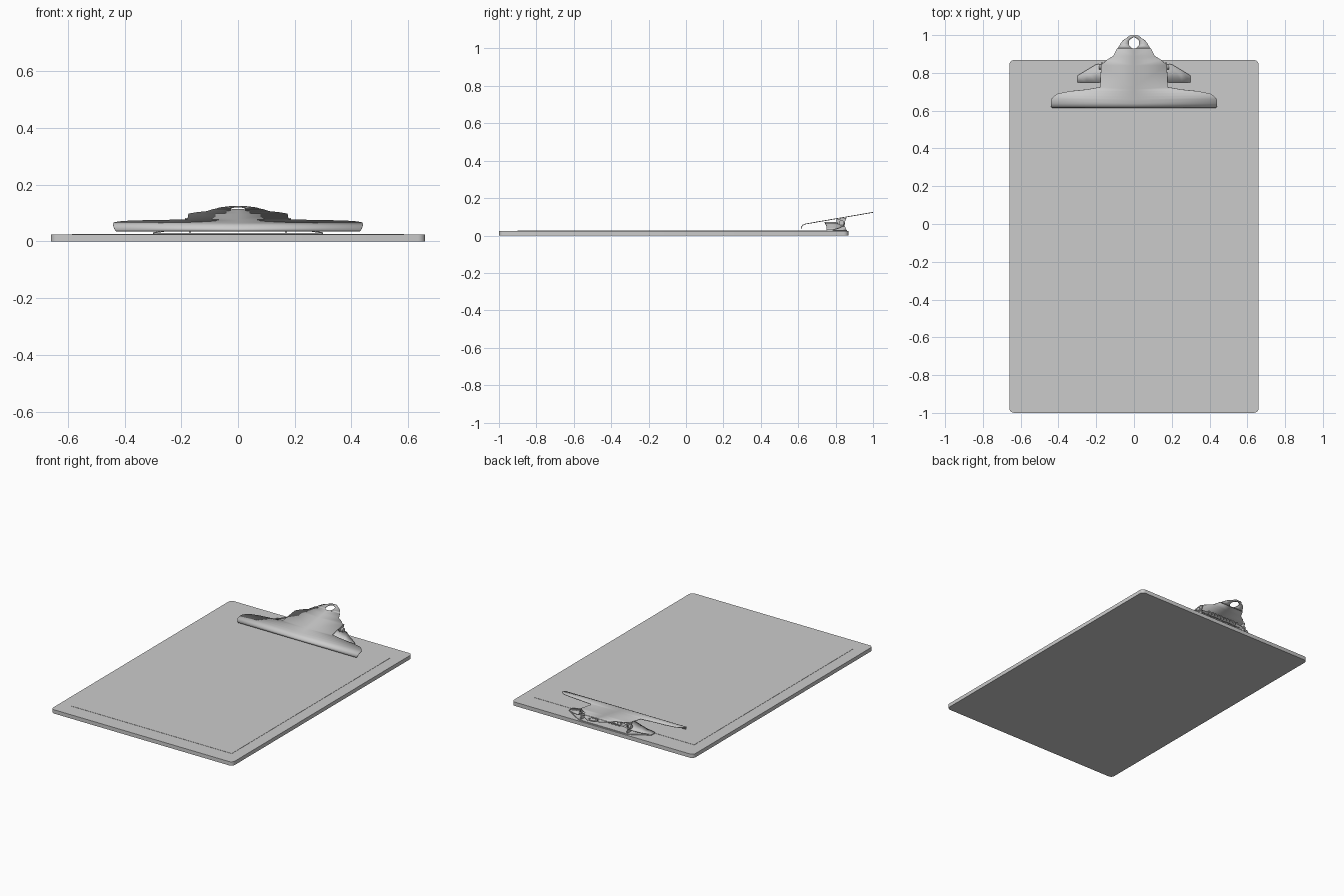
import bpy, bmesh, math

if "Cube" in bpy.data.objects:
    bpy.data.objects.remove(bpy.data.objects["Cube"])


def finish(name, bm, thickness=0, bevel=0):
    bmesh.ops.recalc_face_normals(bm, faces=bm.faces)
    me = bpy.data.meshes.new(name)
    bm.to_mesh(me)
    bm.free()
    ob = bpy.data.objects.new(name, me)
    bpy.context.collection.objects.link(ob)
    if thickness:
        m = ob.modifiers.new("thickness", "SOLIDIFY")
        m.thickness = thickness
        m.offset = 0
    if bevel:
        m = ob.modifiers.new("bevel", "BEVEL")
        m.width = bevel
        m.segments = 2
    bpy.ops.object.select_all(action="DESELECT")
    ob.select_set(True)
    bpy.context.view_layer.objects.active = ob
    bpy.ops.object.shade_smooth_by_angle(angle=math.radians(35))
    return ob


def prism(name, pts, vec):
    bm = bmesh.new()
    f = bm.faces.new([bm.verts.new(p) for p in pts])
    r = bmesh.ops.extrude_face_region(bm, geom=[f])
    bmesh.ops.translate(bm, vec=vec, verts=[v for v in r["geom"] if isinstance(v, bmesh.types.BMVert)])
    return finish(name, bm)


def rounded_rect(x, y0, y1, z, r, n=5):
    pts = []
    for i, (cx, cy) in enumerate([(x - r, y1 - r), (r - x, y1 - r), (r - x, y0 + r), (x - r, y0 + r)]):
        for k in range(n):
            a = math.pi / 2 * (i + k / (n - 1))
            pts.append((cx + r * math.cos(a), cy + r * math.sin(a), z))
    return pts


# Board and the sheet of paper on it
prism("board", rounded_rect(0.66, -1, 0.868, 0, 0.025), (0, 0, 0.025))
prism("paper", [(-0.585, -0.9, 0.0245), (0.585, -0.9, 0.0245),
                (0.585, 0.75, 0.0245), (-0.585, 0.75, 0.0245)], (0, 0, 0.002))


# Clip lever: mirrored rows of (y, inner half width, outer half width)
def lever_z(y):
    return 0.061 + (y - 0.635) * 0.172


rows = [(0.615, 0, 0.43, 0.036), (0.618, 0, 0.437, 0.046), (0.625, 0, 0.44, 0.056)]
body = [(0.638, 0.44), (0.66, 0.438), (0.675, 0.425), (0.69, 0.405), (0.703, 0.34),
        (0.712, 0.25), (0.725, 0.178), (0.84, 0.175), (0.868, 0.145), (0.89, 0.11), (0.93, 0.09)]
rows += [(y, 0, x, lever_z(y)) for y, x in body]
hole_outer = [0.088, 0.083, 0.076, 0.07, 0.06, 0.045, 0.035]
for k, xo in enumerate(hole_outer):
    a = math.pi * (k + 0.5) / len(hole_outer)
    y = 0.958 - 0.029 * math.cos(a)
    rows.append((y, 0.028 * math.sin(a), xo, lever_z(y)))
rows += [(0.99, 0, 0.032, lever_z(0.99)), (1.0, 0, 0.018, lever_z(1.0))]
bm = bmesh.new()
for s in (-1, 1):
    prev = None
    for y, xi, xo, z in rows:
        cur = [bm.verts.new((s * xi, y, z)), bm.verts.new((s * xo, y, z))]
        if prev:
            bm.faces.new([prev[0], prev[1], cur[1], cur[0]])
        prev = cur
bmesh.ops.remove_doubles(bm, verts=bm.verts, dist=0.0001)
finish("clip_lever", bm, thickness=0.004)

# Base bracket: arched plate with wings resting on the board
sections = [(0.30, 0.75, 0.785, 0.03), (0.25, 0.75, 0.815, 0.038), (0.20, 0.75, 0.845, 0.052),
            (0.15, 0.745, 0.85, 0.064), (0.08, 0.74, 0.85, 0.07)]
sections += [(-x, a, b, z) for x, a, b, z in reversed(sections)]
bm = bmesh.new()
prev = None
for x, a, b, z in sections:
    cur = [bm.verts.new((x, a, z)), bm.verts.new((x, b, z))]
    if prev:
        bm.faces.new([prev[0], prev[1], cur[1], cur[0]])
    prev = cur
finish("bracket_arch", bm, thickness=0.004)

# Foot flange under the arch
prism("bracket_foot", [(-0.30, 0.75, 0.025), (0.30, 0.75, 0.025), (0.30, 0.785, 0.025),
                       (0.20, 0.845, 0.025), (0.17, 0.86, 0.025), (-0.17, 0.86, 0.025),
                       (-0.20, 0.845, 0.025), (-0.30, 0.785, 0.025)], (0, 0, 0.005))

# Ears, upright plates that carry the pin
ear = [(0.79, 0.03), (0.858, 0.03), (0.845, 0.06), (0.858, 0.094), (0.80, 0.086), (0.812, 0.06)]
for s, side in ((-1, "left"), (1, "right")):
    prism("ear_" + side, [(s * 0.166, y, z) for y, z in ear], (s * 0.006, 0, 0))
    bm = bmesh.new()
    bmesh.ops.create_cone(bm, cap_ends=True, segments=16, radius1=0.014, radius2=0.014, depth=0.012)
    for v in bm.verts:
        v.co = (s * 0.18 + v.co.z, 0.832 + v.co.x, 0.068 + v.co.y)
    finish("pin_head_" + side, bm)


# Pin and coil spring
def wire(name, pts, r):
    cu = bpy.data.curves.new(name, "CURVE")
    cu.dimensions = "3D"
    cu.bevel_depth = r
    cu.bevel_resolution = 1
    cu.use_fill_caps = True
    sp = cu.splines.new("POLY")
    sp.points.add(len(pts) - 1)
    for p, c in zip(sp.points, pts):
        p.co = (*c, 1)
    bpy.context.collection.objects.link(bpy.data.objects.new(name, cu))


wire("pin", [(-0.18, 0.832, 0.068), (0.18, 0.832, 0.068)], 0.007)
turns, n = 10, 12
wire("spring", [(-0.12 + 0.24 * i / (turns * n), 0.832 + 0.015 * math.cos(2 * math.pi * i / n),
                 0.068 + 0.015 * math.sin(2 * math.pi * i / n)) for i in range(turns * n + 1)], 0.004)
